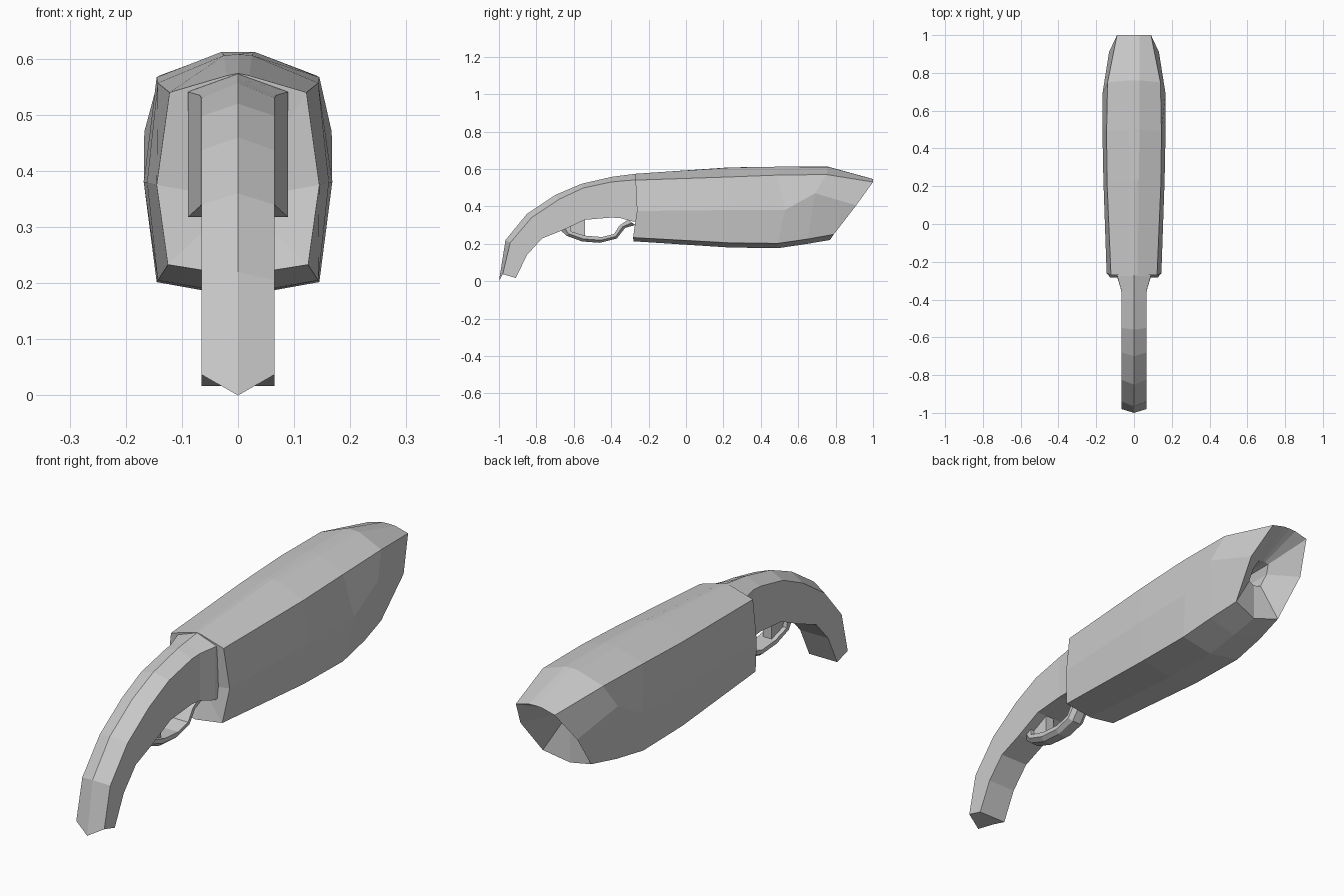
import bpy, bmesh
from mathutils import Vector

if "Cube" in bpy.data.objects:
    bpy.data.objects.remove(bpy.data.objects["Cube"])


def mirror_ring(half):
    """Close a half section (x >= 0) into a full symmetric loop."""
    right = [Vector(p) for p in half]
    left = [Vector((-p.x, p.y, p.z)) for p in reversed(right) if p.x > 1e-5]
    return right + left


def fan(bm, ring, centre):
    c = bm.verts.new(centre)
    for a, b in zip(ring, ring[1:] + ring[:1]):
        bm.faces.new((a, b, c))


def loft(name, rings, start=None, end=None):
    """Skin a row of loops; ends are flat caps, or fans to a given point."""
    bm = bmesh.new()
    vs = [[bm.verts.new(p) for p in r] for r in rings]
    for r0, r1 in zip(vs, vs[1:]):
        n = len(r0)
        for i in range(n):
            j = (i + 1) % n
            bm.faces.new((r0[i], r0[j], r1[j], r1[i]))
    for ring, tip in ((vs[0], start), (vs[-1], end)):
        if tip:
            fan(bm, ring, tip)
        else:
            bm.faces.new(ring)
    bmesh.ops.recalc_face_normals(bm, faces=bm.faces)
    me = bpy.data.meshes.new(name)
    bm.to_mesh(me)
    bm.free()
    ob = bpy.data.objects.new(name, me)
    bpy.context.collection.objects.link(ob)
    return ob


# Barrel housing: half sections from the back to the slanted muzzle
# (ridge, ridge side, shoulder, widest point, lower edge, keel)
sections = [
    [(0, -.27, .574), (.02, -.27, .57), (.122, -.27, .54), (.145, -.262, .375), (.125, -.283, .233), (0, -.28, .213)],
    [(0, .23, .608), (.025, .23, .606), (.143, .23, .557), (.162, .23, .38), (.143, .23, .205), (0, .23, .18)],
    [(0, .5, .612), (.03, .5, .612), (.145, .49, .567), (.168, .53, .38), (.145, .49, .202), (0, .49, .176)],
    [(0, .76, .612), (.03, .76, .611), (.14, .75, .57), (.167, .69, .47), (.133, .65, .225), (0, .64, .198)],
    [(0, 1, .546), (.03, 1, .545), (.09, 1, .53), (.132, .91, .405), (.112, .79, .25), (0, .77, .22)],
]
rings = [mirror_ring(s) for s in sections]

# Recessed muzzle funnel and bore
centre = Vector((0, .88, .42))
inward = Vector((0, -.08, .01))
mouth = [centre + inward + (p - centre) * .27 for p in rings[-1]]
bore = [p + Vector((0, -.15, 0)) for p in mouth]
rings += [mouth, bore]
loft("barrel_housing", rings, start=(0, -.25, .35))

# Curved grip: (half width, ridge y z, edge y z, underside y z)
stations = [
    (.065, -1, 0, -.98, .037, -.91, .017),
    (.065, -.965, .22, -.94, .205, -.85, .14),
    (.065, -.85, .36, -.825, .34, -.77, .228),
    (.065, -.7, .46, -.68, .437, -.66, .272),
    (.065, -.56, .52, -.55, .498, -.54, .328),
    (.065, -.4, .557, -.4, .53, -.4, .34),
    (.068, -.35, .564, -.35, .535, -.35, .337),
    (.089, -.275, .573, -.275, .541, -.28, .318),
    (.09, -.2, .577, -.2, .54, -.2, .318),
]
loft("grip", [mirror_ring([(0, ty, tz), (w, ey, ez), (w, by, bz)])
              for w, ty, tz, ey, ez, by, bz in stations])

# Trigger guard: (inner y z, outer y z), chamfered on the outside
guard = [
    (-.62, .30, -.67, .272), (-.615, .266, -.64, .243), (-.54, .243, -.555, .212),
    (-.45, .236, -.46, .205), (-.385, .252, -.37, .228), (-.355, .298, -.325, .285),
    (-.31, .328, -.27, .30),
]
loops = []
for iy, iz, oy, oz in guard:
    my, mz = iy + (oy - iy) * .55, iz + (oz - iz) * .55
    loops.append(mirror_ring([(.038, iy, iz), (.038, my, mz), (.02, oy, oz)]))
loft("trigger_guard", loops)

# Trigger plate filling the rear of the guard opening
plate = [(-.64, .30), (-.61, .255), (-.54, .24), (-.54, .345)]
loft("trigger", [[(x, y, z) for y, z in plate] for x in (-.02, .02)])
